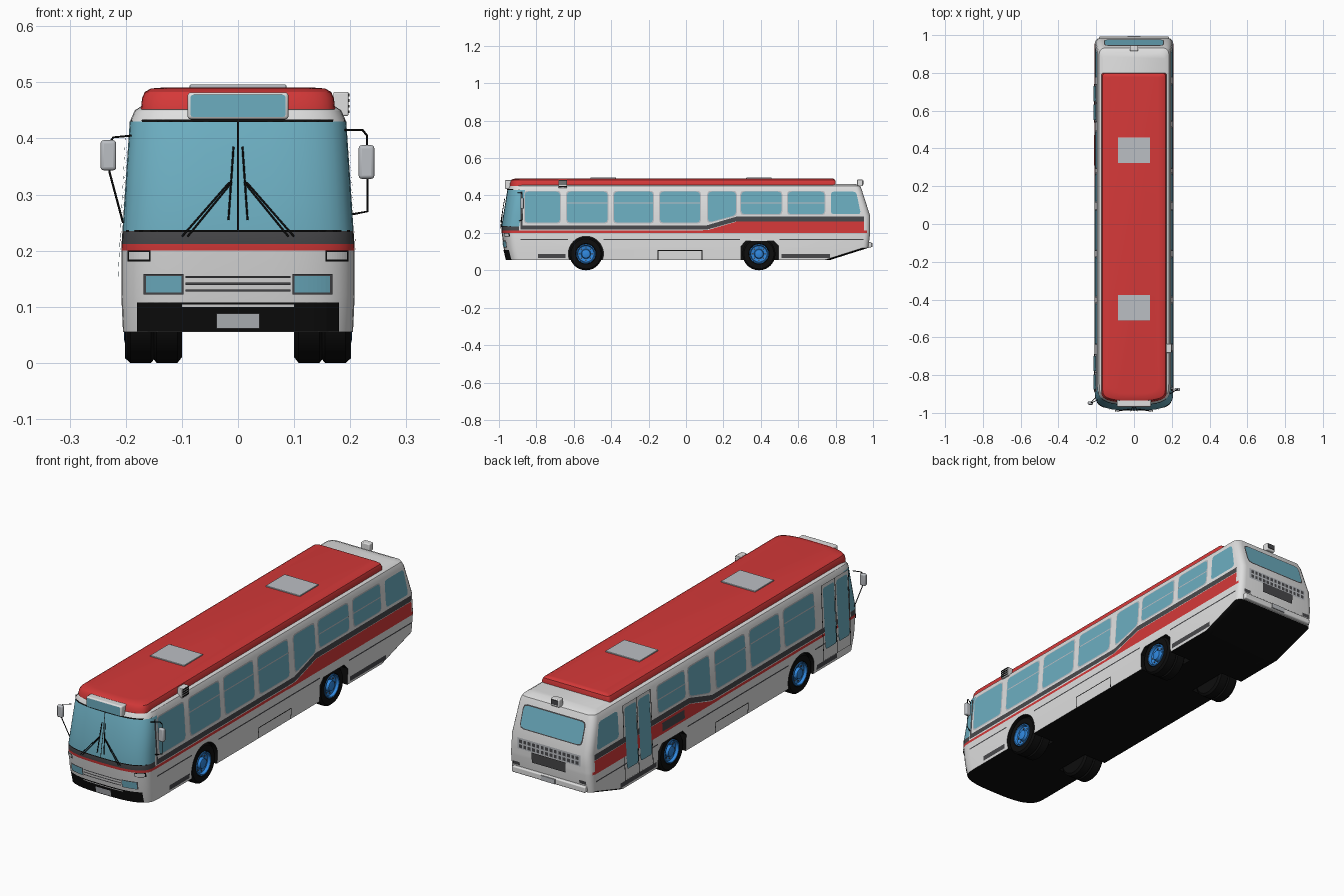
import bpy, bmesh
from math import sin, cos, pi, radians
from mathutils import Vector

if "Cube" in bpy.data.objects:
    bpy.data.objects.remove(bpy.data.objects["Cube"])

# Colours
COLOURS = {"white_paint": (.74, .74, .74), "red_paint": (.66, .04, .04), "glass": (.15, .42, .53),
           "dark_grey": (.065, .065, .07), "black_rubber": (.004, .004, .004),
           "rim_blue": (.03, .25, .75), "light_grey": (.5, .52, .55)}
MATS = []
for label, rgb in COLOURS.items():
    m = bpy.data.materials.new(label)
    m.use_nodes = True
    m.diffuse_color = (*rgb, 1)
    m.node_tree.nodes["Principled BSDF"].inputs["Base Color"].default_value = (*rgb, 1)
    MATS.append(m)
WHITE, RED, GLASS, DARK, BLACK, BLUE, GREY = range(len(MATS))

# Body levels: height, half width, front y, rear y
LEVELS = [(.055, .205, -.96, .77), (.12, .208, -.975, .975), (.2, .208, -.985, .985),
          (.212, .2075, -.987, .985), (.235, .206, -.987, .985), (.29, .2025, -.978, .985),
          (.43, .193, -.955, .94), (.45, .184, -.945, .932), (.462, .165, -.925, .905)]
DEPTH = .095


def at(z, col):
    for a, b in zip(LEVELS, LEVELS[1:]):
        if z <= b[0]:
            t = max(0, (z - a[0]) / (b[0] - a[0]))
            return a[col] + t * (b[col] - a[col])
    return LEVELS[-1][col]


def front_y(x, z):
    t = min(abs(x) / at(z, 1), 1)
    return at(z, 2) + DEPTH * (1 - (1 - t ** 3) ** (1 / 3))


def add(name, verts, faces, mat, out=None, smooth=False):
    """Mesh object; open sheets are turned towards out, solids outward."""
    bm = bmesh.new()
    vs = [bm.verts.new(v) for v in verts]
    for f in faces:
        bm.faces.new([vs[i] for i in f])
    if out is None:
        bmesh.ops.recalc_face_normals(bm, faces=bm.faces)
    bm.normal_update()
    if out is not None:
        flip = [f for f in bm.faces if f.normal.dot(Vector(out)) < 0]
        bmesh.ops.reverse_faces(bm, faces=flip)
    me = bpy.data.meshes.new(name)
    bm.to_mesh(me)
    bm.free()
    ob = bpy.data.objects.new(name, me)
    bpy.context.collection.objects.link(ob)
    if mat is None:
        for m in MATS:
            me.materials.append(m)
    else:
        me.materials.append(MATS[mat])
    if smooth:
        shade(ob)
    return ob


def activate(ob):
    bpy.ops.object.select_all(action="DESELECT")
    ob.select_set(True)
    bpy.context.view_layer.objects.active = ob


def shade(ob):
    activate(ob)
    bpy.ops.object.shade_smooth_by_angle(angle=radians(32))


def loft(name, levels, depth, c, mat):
    verts, n = [], 0
    for z, w, f, r in levels:
        half = []
        for i in range(11):
            a = i * pi / 20
            half.append((w * sin(a) ** (2 / 3), f + depth * (1 - max(cos(a), 0) ** (2 / 3))))
        for i in range(5):
            a = i * pi / 8
            half.append((w - c + c * cos(a), r - c + c * sin(a)))
        ring = half + [(-x, y) for x, y in half[:0:-1]]
        n = len(ring)
        verts += [(x, y, z) for x, y in ring]
    k = len(levels)
    faces = [(j * n + i, j * n + (i + 1) % n, (j + 1) * n + (i + 1) % n, (j + 1) * n + i)
             for j in range(k - 1) for i in range(n)]
    faces += [tuple(range(n))[::-1], tuple(range((k - 1) * n, k * n))]
    return add(name, verts, faces, mat)


def box(name, x, y, z, mat, bevel=0):
    verts = [(a, b, c) for a in x for b in y for c in z]
    faces = [(0, 1, 3, 2), (4, 6, 7, 5), (0, 4, 5, 1), (2, 3, 7, 6), (0, 2, 6, 4), (1, 5, 7, 3)]
    ob = add(name, verts, faces, mat)
    if bevel:
        mod = ob.modifiers.new("soft_edges", "BEVEL")
        mod.width, mod.segments = bevel, 3
        shade(ob)
    return ob


def rounded(poly, r):
    pts = [Vector(p) for p in poly]
    out = []
    for i, p in enumerate(pts):
        a = p + (pts[i - 1] - p).normalized() * r
        b = p + (pts[(i + 1) % len(pts)] - p).normalized() * r
        out += [a, (a + b + 2 * p) / 4, b]
    return out


def rect(a0, a1, b0, b1):
    return [(a0, b0), (a1, b0), (a1, b1), (a0, b1)]


def side_plate(name, s, pts, mat, off=.002):
    add(name, [(s * (at(z, 1) + off), y, z) for y, z in pts], [range(len(pts))], mat, (s, 0, 0))


def side_ribbon(name, s, rows, mat, off=.002):
    verts = [(s * (at(z, 1) + off), y, z) for y, lo, hi in rows for z in (lo, hi)]
    faces = [(2 * i, 2 * i + 2, 2 * i + 3, 2 * i + 1) for i in range(len(rows) - 1)]
    add(name, verts, faces, mat, (s, 0, 0))


def front_strip(name, x0, x1, z0, z1, mat, off=.003, n=16):
    xs = [x0 + (x1 - x0) * i / n for i in range(n + 1)]
    verts = [(x, front_y(x, z) - off, z) for x in xs for z in (z0, z1)]
    add(name, verts, [(2 * i, 2 * i + 2, 2 * i + 3, 2 * i + 1) for i in range(n)], mat, (0, -1, 0))


def back_plate(name, pts, mat, off=.002):
    add(name, [(x, at(z, 3) + off, z) for x, z in pts], [range(len(pts))], mat, (0, 1, 0))


def tube(name, pts, r, mat):
    cu = bpy.data.curves.new(name, "CURVE")
    cu.dimensions, cu.bevel_depth, cu.bevel_resolution = "3D", r, 1
    sp = cu.splines.new("POLY")
    sp.points.add(len(pts) - 1)
    for q, p in zip(sp.points, pts):
        q.co = (*p, 1)
    cu.materials.append(MATS[mat])
    bpy.context.collection.objects.link(bpy.data.objects.new(name, cu))


def lathe(name, profile, s, cy, cz, mat, seg=40):
    verts = [(s * x, cy + r * cos(2 * pi * i / seg), cz + r * sin(2 * pi * i / seg))
             for r, x in profile for i in range(seg)]
    k = len(profile)
    faces = [(j * seg + i, j * seg + (i + 1) % seg, (j + 1) * seg + (i + 1) % seg, (j + 1) * seg + i)
             for j in range(k - 1) for i in range(seg)]
    faces += [range(seg), range((k - 1) * seg, k * seg)]
    add(name, verts, faces, mat, smooth=True)


# Body shell, coloured by height and direction
body = loft("body", LEVELS, DEPTH, .03, None)
for p in body.data.polygons:
    c, nrm = p.center, p.normal
    front = c.y < -.5
    if nrm.z < -.3:
        p.material_index = BLACK
    elif .2 < c.z < .212 and (front or abs(nrm.x) > .9):
        p.material_index = RED
    elif front and .212 < c.z < .235:
        p.material_index = DARK
    elif front and .235 < c.z < .43:
        p.material_index = GLASS

# Wheel arches
FRONT_Y, REAR_Y, R = -.535, .39, .088
round_arch = [(FRONT_Y + .094 * cos(i * pi / 16), R + .094 * sin(i * pi / 16)) for i in range(32)]
square_arch = [(.295, 0), (.295, .13), (.32, .157), (.468, .157), (.495, .13), (.495, 0)]
for s in (1, -1):
    for arch in (round_arch, square_arch):
        n = len(arch)
        cutter = add("arch_cutter", [(s * x, y, z) for x in (.09, .3) for y, z in arch],
                     [(i, (i + 1) % n, n + (i + 1) % n, n + i) for i in range(n)]
                     + [range(n), range(n, 2 * n)], None)
        for p in cutter.data.polygons:
            p.material_index = BLACK
        cutter.hide_render = True
        mod = body.modifiers.new("arch", "BOOLEAN")
        mod.operation, mod.object, mod.solver = "DIFFERENCE", cutter, "EXACT"
        mod.material_mode = "INDEX"
        activate(body)
        bpy.ops.object.modifier_apply(modifier=mod.name)
        bpy.data.objects.remove(cutter)
shade(body)

# Roof, hatches, sign, rear camera and side vent
roof = loft("red_roof", [(.452, .173, -.945, .8), (.472, .171, -.942, .8), (.483, .166, -.935, .797),
                         (.489, .155, -.922, .79), (.491, .13, -.9, .78)], .06, .012, RED)
shade(roof)
for y in (-.443, .39):
    box("roof_hatch", (-.086, .086), (y - .068, y + .068), (.485, .496), GREY, .002)
box("sign_box", (-.09, .09), (-.968, -.92), (.434, .482), WHITE, .006)
add("sign_glass", [(x, -.97, z) for x, z in rounded(rect(-.085, .085, .438, .478), .006)],
    [range(12)], GLASS, (0, -1, 0))
box("rear_camera", (-.022, .022), (.915, .945), (.45, .485), WHITE, .004)
box("rear_camera_lens", (-.017, .017), (.944, .948), (.46, .481), DARK)
box("side_vent", (.17, .197), (-.682, -.635), (.44, .483), WHITE, .003)
for i in range(4):
    z = .445 + i * .01
    box("vent_slot", (.196, .199), (-.68, -.637), (z, z + .005), BLACK)

# Side windows: y start, y end, sill at start, sill at end, has rail
SILL, HIGH, TOP = .255, .3, .42
common = [(-.636, -.42, SILL, SILL, 1), (-.385, -.176, SILL, SILL, 1), (-.139, .075, SILL, SILL, 1),
          (.118, .267, SILL, HIGH - .005, 0)]
left = common + [(-.862, -.674, SILL, SILL, 0), (.295, .51, HIGH, HIGH, 1), (.545, .74, HIGH, HIGH, 1)]
right = common + [(.295, .49, HIGH, HIGH, 1)]
for s, wins in ((1, left), (-1, right)):
    for a, b, lo, hi, rail in wins:
        for label, g, mat, off in (("window_frame", .005, GREY, .0015), ("side_window", 0, GLASS, .003)):
            quad = [(a - g, lo - g), (b + g, hi - g), (b + g, TOP + g), (a - g, TOP + g)]
            side_plate(label, s, rounded(quad, .018), mat, off)
        if rail:
            side_plate("window_rail", s, rect(a, b, .358, .363), GREY, .004)
    rear = [(.775, HIGH), (.935, HIGH), (.91, TOP), (.775, TOP)]
    side_plate("rear_quarter_window", s, rounded(rear, .015), GLASS, .003)

    # Stripes and skirt trim
    side_ribbon("grey_stripe", s, [(-.885, .217, .24), (.11, .217, .24), (.27, .262, .287), (.953, .262, .287)], DARK)
    side_ribbon("red_stripe", s, [(.06, .2, .212), (.12, .2, .216), (.27, .2, .26), (.953, .2, .26)], RED)
    for a, b in ((-.885, -.63), (-.44, .29), (.5, .95)):
        side_plate("trim_line", s, rect(a, b, .162, .168), DARK)
    for a, b in ((-.79, -.645), (.51, .77)):
        side_plate("skirt_strip", s, rect(a, b, .066, .088), DARK)
    for q in (rect(-.15, .085, .104, .108), rect(-.152, -.148, .056, .108), rect(.083, .087, .056, .108)):
        side_plate("locker_outline", s, q, BLACK)
    side_plate("windscreen_pillar", s, rect(-.884, -.874, .24, .42), DARK)

    # Front lamps
    for label, x0, x1, z0, z1, mat, off in (
            ("lamp_surround", .097, .168, .122, .158, DARK, .003), ("headlight", .101, .164, .125, .155, GLASS, .005),
            ("indicator_rim", .156, .197, .181, .2, BLACK, .003), ("indicator", .159, .194, .184, .198, WHITE, .005)):
        front_strip(label, s * x0, s * x1, z0, z1, mat, off, 8)

    # Wheels
    for cy in (FRONT_Y, REAR_Y):
        lathe("tyre", [(.03, .1), (.078, .1), (R, .108), (R, .145), (.082, .15), (R, .155), (R, .192),
                       (.08, .201), (.055, .201), (.05, .188), (.03, .186)], s, cy, R, BLACK)
        lathe("rim", [(.052, .18), (.052, .202), (.047, .203), (.043, .191), (.026, .188), (.022, .2),
                      (.01, .203)], s, cy, R, BLUE)
        for i in range(8):
            a = i * pi / 4
            lathe("rim_hole", [(.004, .18), (.004, .192)], s, cy + .034 * cos(a), R + .034 * sin(a), DARK, 8)

# Doors on the right side, each with two glazed leaves
for a, b in ((-.885, -.69), (.54, .74)):
    side_plate("door", -1, rect(a, b, .09, .429), WHITE, .004)
    mid = (a + b) / 2
    for c0, c1 in ((a + .01, mid - .008), (mid + .008, b - .01)):
        side_plate("door_glass", -1, rounded(rect(c0, c1, .14, .415), .012), GLASS, .006)
    for c in (a, mid, b):
        side_plate("door_seam", -1, rect(c - .002, c + .002, .09, .429), BLACK, .006)
side_plate("side_grille", -1, rect(.31, .47, .212, .25), DARK, .004)

# Front details
front_strip("windscreen_top_seal", -.19, .19, .429, .434, BLACK)
front_strip("windscreen_bottom_seal", -.2, .2, .233, .237, BLACK)
front_strip("windscreen_divider", -.0015, .0015, .236, .43, BLACK, n=1)
for z in (.127, .139, .151):
    front_strip("grille_slot", -.094, .094, z, z + .004, DARK)
front_strip("front_bumper", -.18, .18, .056, .108, BLACK)
front_strip("bumper_trim", -.1, .1, .1, .104, WHITE, .005)
front_strip("front_plate", -.038, .038, .061, .088, GREY, .006)
for s in (1, -1):
    for label, path in (("wiper_arm", [(.1, .225), (.015, .322)]), ("wiper_blade", [(.008, .385), (.017, .255)]),
                        ("wiper_link", [(.09, .225), (.011, .322)])):
        tube(label, [(s * x, front_y(x, z) - .007, z) for x, z in path], .0018, BLACK)

# Mirrors
tube("left_mirror_arm", [(.19, -.9, .415), (.222, -.88, .415), (.23, -.875, .405), (.231, -.875, .27),
                         (.205, -.89, .265)], .002, BLACK)
box("left_mirror", (.215, .243), (-.885, -.867), (.328, .388), GREY, .006)
tube("right_mirror_arm", [(-.19, -.93, .405), (-.222, -.945, .402), (-.231, -.945, .39), (-.229, -.945, .34),
                          (-.205, -.92, .25)], .002, BLACK)
box("right_mirror", (-.245, -.217), (-.957, -.939), (.343, .397), GREY, .006)

# Rear details
back_plate("rear_window_seal", rounded(rect(-.158, .158, .322, .424), .02), DARK, .0015)
back_plate("rear_window", rounded(rect(-.153, .153, .327, .419), .018), GLASS, .003)
back_plate("vent_panel", rect(-.16, .16, .235, .285), GREY)
for i in range(14):
    x = -.15 + i * .022
    for z in (.241, .263):
        back_plate("vent_hole", rect(x, x + .014, z, z + .015), DARK, .004)
back_plate("engine_grille", rect(-.085, .085, .19, .236), DARK, .006)
box("rear_bumper", (-.185, .185), (.96, .992), (.122, .15), WHITE, .005)
box("rear_plate", (-.035, .035), (.99, .996), (.125, .147), GREY)
for s in (1, -1):
    back_plate("tail_lamp", rect(s * .15, s * .185, .157, .172), DARK, .003)
